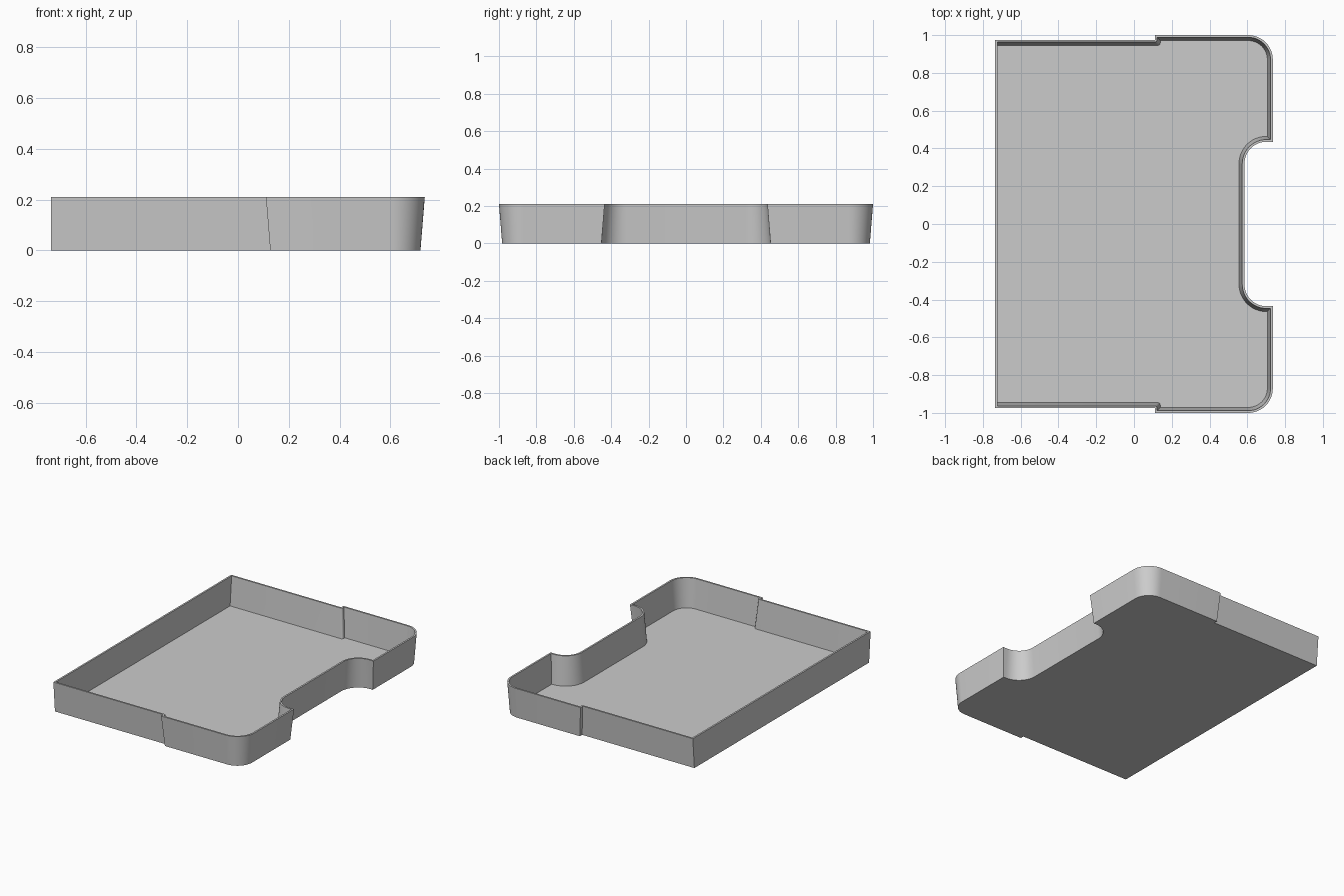
import bpy, bmesh
from math import sin, cos, radians

cube = bpy.data.objects.get("Cube")
if cube:
    bpy.data.objects.remove(cube, do_unlink=True)

HEIGHT, FLOOR = 0.21, 0.008
WALL, DRAFT = 0.012, 0.017


def arc(cx, cy, r, start, end, steps=12):
    angles = [radians(start + (end - start) * i / steps) for i in range(steps + 1)]
    return [(cx + r * cos(a), cy + r * sin(a)) for a in angles]


def outline(inset, wall):
    """Tray outline moved inwards; the straight end wall has no draft."""
    half = arc(0.70, 0.32, 0.115 + inset, 180, 90)                # notch fillet
    half.append((0.735 - inset, 0.435 + inset))                   # notch lip
    half += arc(0.605, 0.87, 0.13 - inset, 0, 90)                 # outer corner
    half.append((0.11 + inset, 1 - inset))                        # side step
    half += arc(0.11 + inset - wall, 0.975 - inset + wall, wall, 0, -90, 6)
    half.append((-0.735 + wall, 0.975 - inset))                   # end corner
    return half + [(x, -y) for x, y in reversed(half)]


# Tray shell: outer wall, rim, inner wall, then underside and floor
bm = bmesh.new()
rings = []
for inset, wall, z in ((DRAFT, 0, 0), (0, 0, HEIGHT),
                       (WALL, WALL, HEIGHT), (WALL + DRAFT, WALL, FLOOR)):
    rings.append([bm.verts.new((x, y, z)) for x, y in outline(inset, wall)])
for low, high in zip(rings, rings[1:]):
    n = len(low)
    for i in range(n):
        j = (i + 1) % n
        bm.faces.new((low[i], low[j], high[j], high[i]))
bm.faces.new(rings[0])
bm.faces.new(rings[-1])
bmesh.ops.remove_doubles(bm, verts=bm.verts, dist=0.0002)
bmesh.ops.recalc_face_normals(bm, faces=bm.faces)

mesh = bpy.data.meshes.new("tray")
bm.to_mesh(mesh)
bm.free()
tray = bpy.data.objects.new("tray", mesh)
bpy.context.collection.objects.link(tray)

# Plain grey
grey = bpy.data.materials.new("light grey")
grey.use_nodes = True
colour = (0.6, 0.6, 0.6, 1)
grey.diffuse_color = colour
grey.node_tree.nodes["Principled BSDF"].inputs["Base Color"].default_value = colour
mesh.materials.append(grey)

bpy.ops.object.select_all(action="DESELECT")
tray.select_set(True)
bpy.context.view_layer.objects.active = tray
bpy.ops.object.shade_smooth_by_angle(angle=radians(30))
